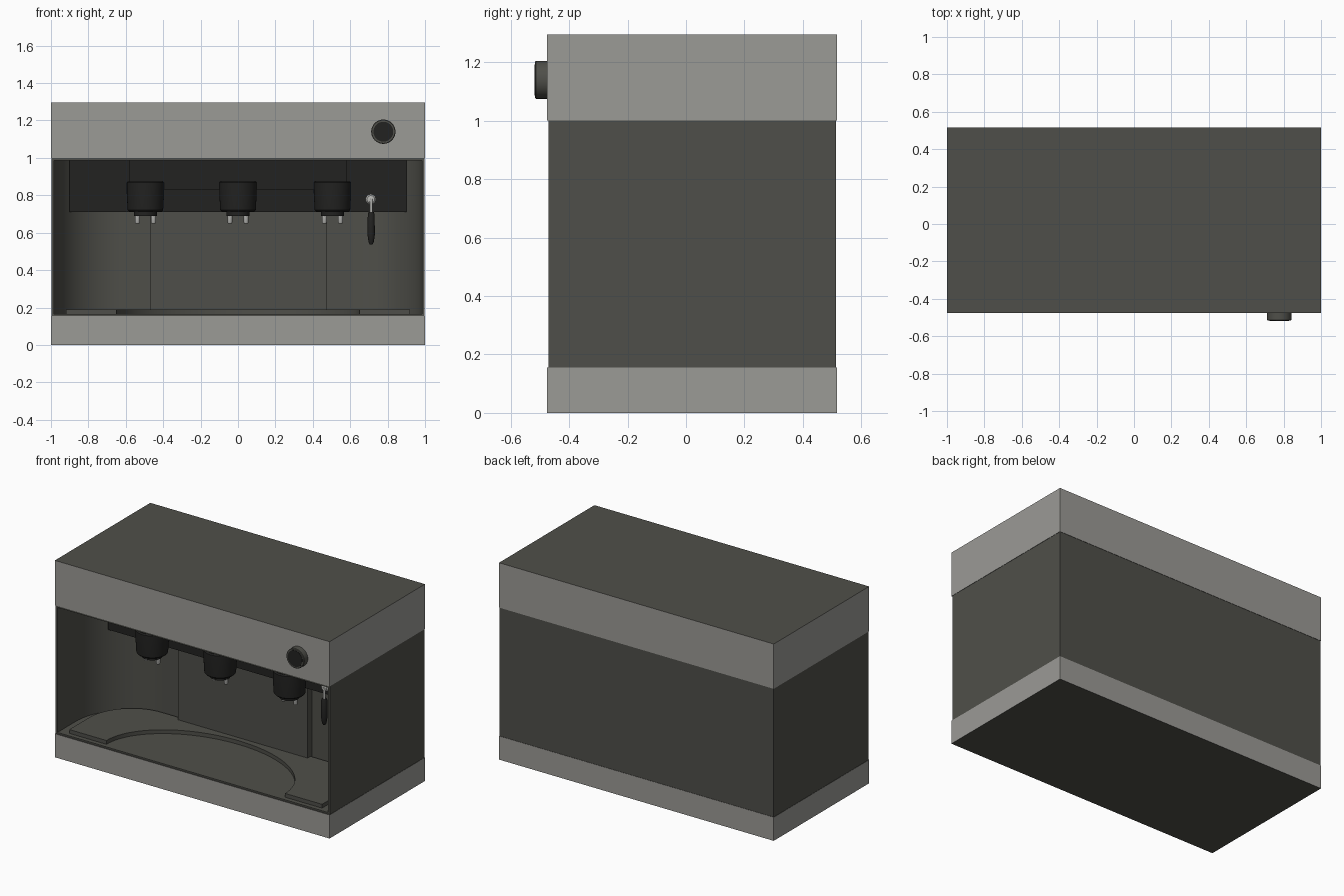
import bpy, bmesh, math
from mathutils import Matrix

if "Cube" in bpy.data.objects:
    bpy.data.objects.remove(bpy.data.objects["Cube"])


def mat(name, r, g, b):
    m = bpy.data.materials.new(name)
    m.diffuse_color = (r, g, b, 1)
    m.use_nodes = True
    m.node_tree.nodes["Principled BSDF"].inputs["Base Color"].default_value = m.diffuse_color
    return m


LIGHT = mat("light_grey", 0.33, 0.325, 0.305)
DARK = mat("dark_grey", 0.078, 0.078, 0.067)
BLACK = mat("soft_black", 0.016, 0.016, 0.015)
STEEL = mat("steel", 0.48, 0.48, 0.46)


def finish(name, bm, *mats, smooth=True):
    bmesh.ops.recalc_face_normals(bm, faces=bm.faces)
    me = bpy.data.meshes.new(name)
    bm.to_mesh(me)
    bm.free()
    for m in mats:
        me.materials.append(m)
    ob = bpy.data.objects.new(name, me)
    bpy.context.collection.objects.link(ob)
    if smooth:
        bpy.ops.object.select_all(action='DESELECT')
        ob.select_set(True)
        bpy.context.view_layer.objects.active = ob
        bpy.ops.object.shade_smooth_by_angle(angle=math.radians(35))
    return ob


def box(name, x0, x1, y0, y1, z0, z1, *mats):
    bm = bmesh.new()
    bmesh.ops.create_cube(bm, size=1)
    for v in bm.verts:
        v.co = ((x0 + x1) / 2 + v.co.x * (x1 - x0),
                (y0 + y1) / 2 + v.co.y * (y1 - y0),
                (z0 + z1) / 2 + v.co.z * (z1 - z0))
    return finish(name, bm, *mats, smooth=False)


def extrude(name, pts, z0, z1, m):
    """Extrude a flat outline upwards."""
    bm = bmesh.new()
    f = bm.faces.new([bm.verts.new((x, y, z0)) for x, y in pts])
    res = bmesh.ops.extrude_face_region(bm, geom=[f], use_keep_orig=True)
    for v in res["geom"]:
        if isinstance(v, bmesh.types.BMVert):
            v.co.z = z1
    caps = [f for f in bm.faces if len(f.verts) > 4]
    bmesh.ops.triangulate(bm, faces=caps)
    return finish(name, bm, m)


def lathe(name, profile, loc, m, rot=None, seg=40):
    """Revolve (radius, height) points around z, then rotate and place."""
    bm = bmesh.new()
    rings = []
    for r, h in profile:
        rings.append([bm.verts.new((r * math.cos(2 * math.pi * i / seg),
                                    r * math.sin(2 * math.pi * i / seg), h)) for i in range(seg)])
    for a, b in zip(rings, rings[1:]):
        for i in range(seg):
            j = (i + 1) % seg
            bm.faces.new((a[i], a[j], b[j], b[i]))
    bm.faces.new(rings[0])
    bm.faces.new(rings[-1])
    bm.transform(Matrix.Translation(loc) @ (rot or Matrix()))
    return finish(name, bm, m)


def u_curve(hw, y_front, y_back, r, n=20):
    """Open U: left front, round the back corners, to right front."""
    pts = [(-hw, y_front)]
    for sx, a0 in ((-1, math.pi), (1, math.pi / 2)):
        for i in range(n + 1):
            a = a0 - i * math.pi / 2 / n
            pts.append((sx * (hw - r) + r * math.cos(a), y_back - r + r * math.sin(a)))
    return pts + [(hw, y_front)]


# Light bands with dark top and underside
for name, z0, z1 in (("base_band", 0, 0.155), ("top_band", 1.0, 1.295)):
    ob = box(name, -1, 1, -0.476, 0.516, z0, z1, LIGHT, DARK)
    for p in ob.data.polygons:
        p.material_index = 1 if abs(p.normal.z) > 0.5 else 0

# Middle body with curved niche, plus its floor and ceiling
niche = u_curve(0.985, -0.47, 0.09, 0.37)
extrude("body_shell", niche + [(0.998, -0.47), (0.998, 0.514), (-0.998, 0.514), (-0.998, -0.47)],
        0.165, 0.987, DARK)
box("niche_floor", -0.998, 0.998, -0.47, 0.514, 0.154, 0.165, DARK)
box("niche_ceiling", -0.998, 0.998, -0.47, 0.514, 0.987, 1.001, DARK)

# Raised drip tray surround with elliptical recess
arc = [(0.65 * math.cos(math.pi * i / 48), -0.44 + 0.45 * math.sin(math.pi * i / 48)) for i in range(49)]
extrude("tray_surround", u_curve(0.92, -0.44, 0.075, 0.31) + arc, 0.16, 0.19, DARK)

# Central back panel
box("back_panel", -0.47, 0.475, 0.045, 0.12, 0.16, 0.75, DARK)

# Black hood and its stepped front
box("hood", -0.9, 0.9, -0.066, 0.12, 0.71, 0.99, BLACK)
box("hood_front", -0.58, 0.58, -0.19, -0.06, 0.83, 0.99, BLACK)

# Three brewing heads with twin spouts
for n, x in enumerate((-0.495, 0, 0.505), 1):
    lathe(f"brew_head_{n}", [(0.062, 0.69), (0.062, 0.712), (0.088, 0.714), (0.095, 0.722), (0.1, 0.81),
                             (0.1, 0.868), (0.093, 0.875)], (x, -0.185, 0), BLACK)
    for side, dx in (("left", -0.043), ("right", 0.043)):
        lathe(f"spout_{n}_{side}", [(0.01, 0.65), (0.013, 0.655), (0.013, 0.7)],
              (x + dx, -0.185, 0), STEEL, seg=16)

# Steam wand: round mount, steel stem, black grip
forward = Matrix.Rotation(math.pi / 2, 4, 'X')
lathe("wand_mount", [(0.028, 0), (0.028, 0.05), (0.02, 0.06), (0.008, 0.063)], (0.71, -0.06, 0.778),
      STEEL, forward, 24)
lathe("wand_stem", [(0.008, 0.7), (0.008, 0.78)], (0.712, -0.12, 0), STEEL, seg=16)
lathe("wand_grip", [(0.008, 0.538), (0.014, 0.55), (0.02, 0.59), (0.018, 0.7), (0.014, 0.71)],
      (0.712, -0.12, 0), BLACK, seg=20)

# Control knob with dark face
lathe("knob", [(0.065, 0), (0.065, 0.039), (0.062, 0.042)], (0.777, -0.474, 1.14), DARK, forward)
lathe("knob_face", [(0.053, 0), (0.053, 0.003)], (0.777, -0.515, 1.14), BLACK, forward)
